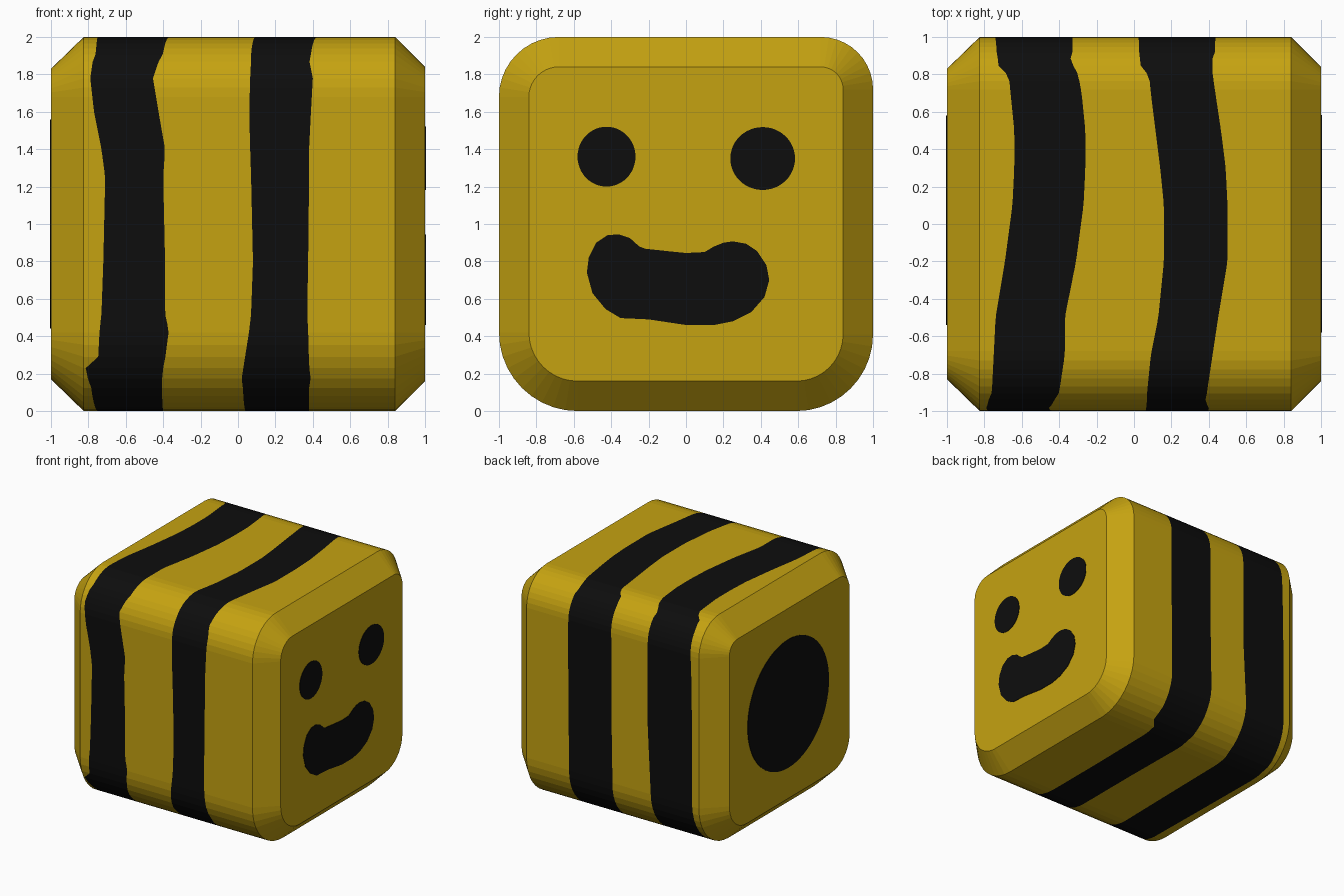
import bpy, bmesh, math
from mathutils import Vector

if "Cube" in bpy.data.objects:
    bpy.data.objects.remove(bpy.data.objects["Cube"])


def material(name, rgb):
    m = bpy.data.materials.new(name)
    m.diffuse_color = (*rgb, 1)
    m.use_nodes = True
    m.node_tree.nodes["Principled BSDF"].inputs["Base Color"].default_value = m.diffuse_color
    return m


YELLOW = material("yellow", (0.56, 0.365, 0.0055))
BLACK = material("black", (0.004, 0.004, 0.004))


def add_object(name, bm, mats):
    bmesh.ops.recalc_face_normals(bm, faces=bm.faces)
    me = bpy.data.meshes.new(name)
    bm.to_mesh(me)
    bm.free()
    for m in mats:
        me.materials.append(m)
    ob = bpy.data.objects.new(name, me)
    bpy.context.collection.objects.link(ob)
    return ob


# Stripe edges on each side: position, then left/right x of both stripes
FRONT = [  # by z
    (0.00, -.75, -.41, .04, .38), (0.06, -.77, -.43, .02, .38),
    (0.20, -.81, -.40, .02, .39), (0.235, -.815, -.40, .03, .38),
    (0.24, -.75, -.395, .03, .38), (0.43, -.74, -.37, .06, .375),
    (0.52, -.73, -.39, .07, .37), (0.80, -.72, -.39, .08, .375),
    (1.25, -.71, -.40, .07, .38), (1.40, -.73, -.39, .065, .38),
    (1.60, -.77, -.425, .06, .39), (1.78, -.79, -.455, .065, .40),
    (1.88, -.775, -.42, .07, .38), (2.00, -.75, -.37, .08, .43)]
TOP = [  # by y
    (-1.0, -.79, -.45, .07, .38), (-.90, -.76, -.40, .07, .39),
    (-.70, -.75, -.37, .09, .42), (-.50, -.74, -.37, .13, .45),
    (-.20, -.69, -.31, .16, .50), (0.10, -.65, -.27, .16, .50),
    (0.30, -.64, -.26, .14, .49), (0.50, -.64, -.26, .115, .465),
    (0.70, -.66, -.28, .09, .435), (0.805, -.67, -.30, .08, .42),
    (0.81, -.72, -.31, .04, .42), (0.90, -.73, -.345, .03, .42),
    (1.00, -.74, -.33, .02, .43)]
BACK = [  # by z
    (0.00, -.78, -.37, .02, .43), (0.40, -.76, -.36, .01, .43),
    (1.00, -.76, -.33, .02, .435), (1.60, -.75, -.33, .02, .44),
    (2.00, -.73, -.33, .03, .43)]
BOTTOM = [  # by y
    (-1.0, -.80, -.41, .02, .38), (-.60, -.75, -.40, .04, .38),
    (0.00, -.76, -.39, .04, .38), (0.74, -.77, -.38, .03, .39),
    (0.76, -.78, -.37, .02, .44), (1.00, -.78, -.37, .02, .43)]


def stripe_edges(y, z):
    if abs(y) > abs(z - 1):
        table, t = (FRONT if y < 0 else BACK), z
    else:
        table, t = (TOP if z > 1 else BOTTOM), y
    for a, b in zip(table, table[1:]):
        if t <= b[0]:
            f = max(0, (t - a[0]) / (b[0] - a[0]))
            return [p + (q - p) * f for p, q in zip(a[1:], b[1:])]
    return list(table[-1][1:])


# Rounded square profile, inset for the chamfered ends
CORNERS = [(1, 1, .28), (-1, 1, .32), (-1, -1, .42), (1, -1, .41)]


def ring(inset):
    arcs = []
    for i, (sy, sz, r) in enumerate(CORNERS):
        pts = []
        for k in range(11):
            a = math.radians(90 * i + 9 * k)
            pts.append(Vector((sy * (1 - r) + (r - inset) * math.cos(a),
                               1 + sz * (1 - r) + (r - inset) * math.sin(a))))
        arcs.append(pts)
    out = []
    for i, pts in enumerate(arcs):
        nxt = arcs[(i + 1) % 4][0]
        out += pts
        out += [pts[-1].lerp(nxt, k / 28) for k in range(1, 28)]
    return out


# Body: lengthwise strips around the profile, coloured by strip
outer, left_end, right_end = ring(0), ring(.17), ring(.16)
bm = bmesh.new()
rows = []
for o, l, r in zip(outer, left_end, right_end):
    xs = [-.825, *stripe_edges(*o), .84]
    pts = [(-1, *l)] + [(x, *o) for x in xs] + [(1, *r)]
    rows.append([bm.verts.new(p) for p in pts])
for i, a in enumerate(rows):
    b = rows[(i + 1) % len(rows)]
    for k in range(7):
        f = bm.faces.new((a[k], a[k + 1], b[k + 1], b[k]))
        f.material_index = 1 if k in (2, 4) else 0
bm.faces.new([r[0] for r in rows])
bm.faces.new([r[-1] for r in rows])
add_object("body", bm, [YELLOW, BLACK])


# Thin plates on the end faces
def plate(name, outline, side):
    bm = bmesh.new()
    f = bm.faces.new([bm.verts.new((side * .999, y, z)) for y, z in outline])
    ext = bmesh.ops.extrude_face_region(bm, geom=[f])
    for v in ext["geom"]:
        if isinstance(v, bmesh.types.BMVert):
            v.co.x = side * 1.004
    add_object(name, bm, [BLACK])


def oval(cy, cz, ry, rz, n=48):
    return [(cy + ry * math.cos(2 * math.pi * k / n),
             cz + rz * math.sin(2 * math.pi * k / n)) for k in range(n)]


plate("left_eye", oval(-.425, 1.36, .155, .16), 1)
plate("right_eye", oval(.41, 1.35, .173, .168), 1)
plate("tail_spot", oval(.02, 1.0, .56, .56, 64), -1)
MOUTH = [(-.53, .74), (-.52, .82), (-.48, .90), (-.42, .94), (-.36, .945),
         (-.30, .925), (-.25, .88), (-.22, .868), (-.10, .855), (0, .845),
         (.10, .85), (.15, .88), (.20, .90), (.25, .907), (.32, .895),
         (.38, .855), (.43, .78), (.445, .70), (.42, .61), (.35, .53),
         (.25, .48), (.15, .46), (0, .46), (-.10, .475), (-.20, .49),
         (-.35, .497), (-.43, .545), (-.50, .63)]
plate("mouth", MOUTH, 1)
